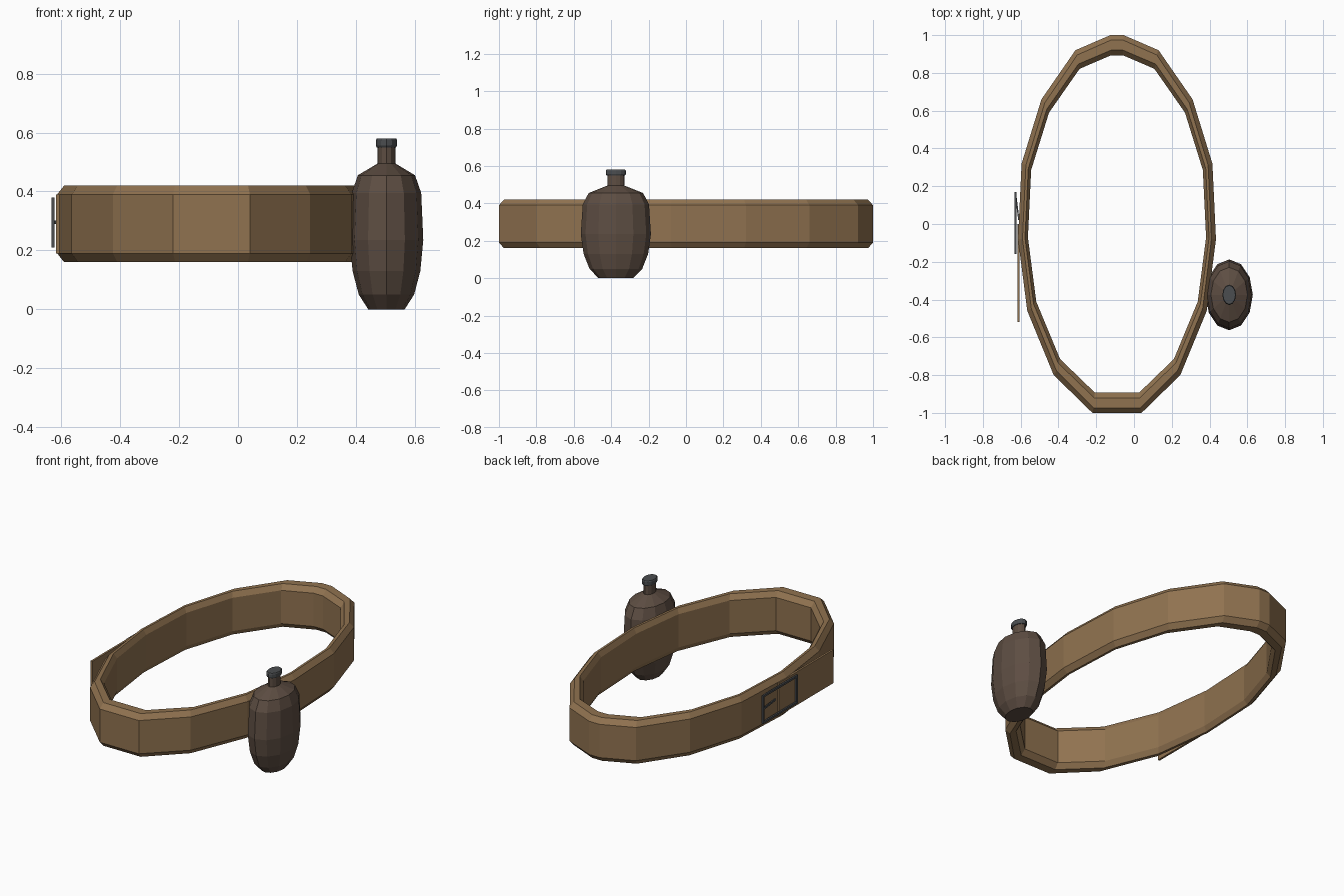
import bpy, bmesh
from math import sin, cos, pi

if "Cube" in bpy.data.objects:
    bpy.data.objects.remove(bpy.data.objects["Cube"])


def material(name, rgb):
    m = bpy.data.materials.new(name)
    m.diffuse_color = (*rgb, 1)
    m.use_nodes = True
    m.node_tree.nodes["Principled BSDF"].inputs["Base Color"].default_value = m.diffuse_color
    return m


LEATHER = material("tan_leather", (0.28, 0.17, 0.08))
HIDE = material("dark_hide", (0.11, 0.075, 0.055))
METAL = material("dark_metal", (0.07, 0.075, 0.08))


def finish(name, bm, mat):
    bmesh.ops.recalc_face_normals(bm, faces=bm.faces)
    me = bpy.data.meshes.new(name)
    bm.to_mesh(me)
    bm.free()
    me.materials.append(mat)
    ob = bpy.data.objects.new(name, me)
    bpy.context.collection.objects.link(ob)
    return ob


def loft(name, rings, mat, closed=False):
    """Skin a list of equal-length rings; cap the ends or join last to first."""
    bm = bmesh.new()
    vs = [[bm.verts.new(p) for p in r] for r in rings]
    n = len(vs[0])
    pairs = list(zip(vs, vs[1:])) + ([(vs[-1], vs[0])] if closed else [])
    for a, b in pairs:
        for i in range(n):
            j = (i + 1) % n
            bm.faces.new((a[i], a[j], b[j], b[i]))
    if not closed:
        bm.faces.new(vs[0])
        bm.faces.new(vs[-1])
    return finish(name, bm, mat)


def add_box(bm, lo, hi):
    verts = bmesh.ops.create_cube(bm, size=1)["verts"]
    for v in verts:
        v.co = [(a + b) / 2 + c * (b - a) for a, b, c in zip(lo, hi, v.co)]
    return verts


# Belt: mirrored half outline swept with a chamfered section
CX = -0.09
half = [(0.13, -1), (0.335, -0.8), (0.475, -0.46), (0.524, -0.08),
        (0.505, 0.32), (0.40, 0.66), (0.22, 0.92), (0.035, 1.0)]
outline = half + [(-x, y) for x, y in reversed(half)]
section = [(1, 1, 0.19), (1, 1, 0.39), (0.955, 0.973, 0.42), (0.93, 0.92, 0.42),
           (0.90, 0.893, 0.39), (0.90, 0.893, 0.19), (0.93, 0.92, 0.16),
           (0.955, 0.973, 0.16)]
loft("belt", [[(CX + x * sx, y * sy, z) for x, y in outline]
              for sx, sy, z in section], LEATHER, closed=True)

# Loose strap end
bm = bmesh.new()
add_box(bm, (-0.618, -0.52, 0.19), (-0.606, 0.0, 0.39))
finish("strap_end", bm, LEATHER)

# Buckle frame
bm = bmesh.new()
X0, X1, Y0, Y1, Z0, Z1, W = -0.633, -0.623, -0.16, 0.17, 0.21, 0.38, 0.012
for z in (Z0, Z1 - W):
    add_box(bm, (X0, Y0, z), (X1, Y1, z + W))
for y in (Y0, Y1 - W):
    add_box(bm, (X0, y, Z0 + W), (X1, y + W, Z1 - W))
finish("buckle_frame", bm, METAL)

# Buckle prong, leaning in towards the belt
bm = bmesh.new()
for v in add_box(bm, (-0.631, 0.02, 0.29), (-0.624, 0.165, 0.302)):
    if v.co.y < 0.1:
        v.co.x += 0.018
finish("buckle_prong", bm, METAL)


# Flask: flattened lathe forms
def lathe(name, profile, mat, sides=12):
    rings = [[(0.504 + r * cos(2 * pi * i / sides),
               -0.375 + 1.5 * r * sin(2 * pi * i / sides), z)
              for i in range(sides)] for r, z in profile]
    return loft(name, rings, mat)


lathe("flask_body", [(0.062, 0), (0.094, 0.05), (0.115, 0.13), (0.125, 0.235),
                     (0.118, 0.395), (0.097, 0.455), (0.03, 0.495)], HIDE)
lathe("flask_neck", [(0.03, 0.49), (0.03, 0.555)], HIDE)
lathe("flask_cap", [(0.033, 0.55), (0.036, 0.556), (0.036, 0.574),
                    (0.033, 0.58)], METAL)
